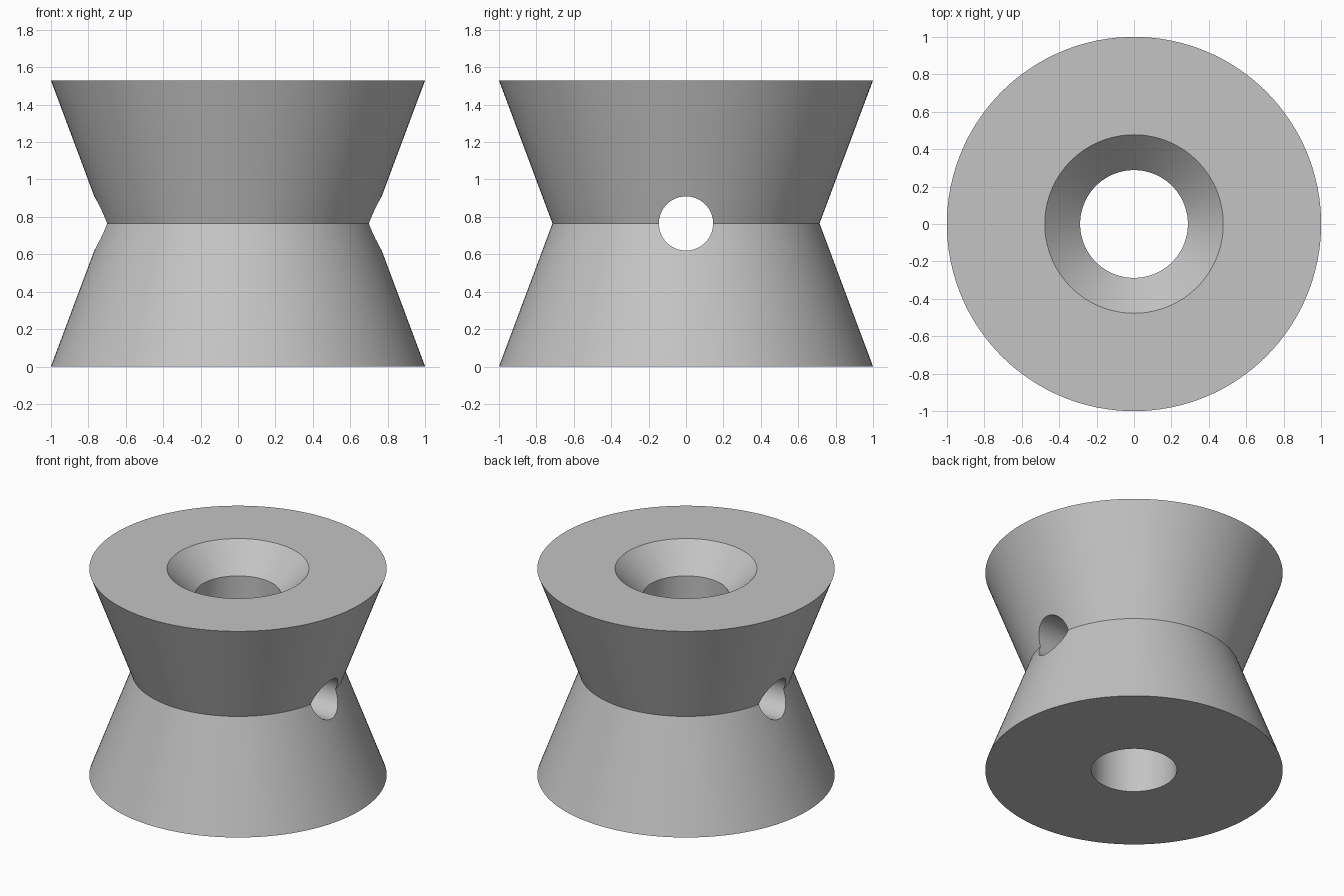
import bpy
import bmesh
import math

old = bpy.data.objects.get("Cube")
if old:
    bpy.data.objects.remove(old, do_unlink=True)

HEIGHT = 1.53
RIM, WAIST = 1.0, 0.714
BORE, SINK, SINK_DEPTH = 0.288, 0.477, 0.189
CROSS_HOLE = 0.145

grey = bpy.data.materials.new("plain grey")
grey.use_nodes = True
colour = (0.55, 0.55, 0.55, 1)
grey.diffuse_color = colour
grey.node_tree.nodes["Principled BSDF"].inputs["Base Color"].default_value = colour


def lathe(name, profile, segments=128):
    """Revolve a closed (radius, z) profile around the z axis."""
    bm = bmesh.new()
    rings = []
    for i in range(segments):
        a = math.tau * i / segments
        rings.append([bm.verts.new((r * math.cos(a), r * math.sin(a), z)) for r, z in profile])
    for i, ring in enumerate(rings):
        following = rings[(i + 1) % segments]
        for j in range(len(profile)):
            k = (j + 1) % len(profile)
            bm.faces.new((ring[j], following[j], following[k], ring[k]))
    bmesh.ops.recalc_face_normals(bm, faces=bm.faces)
    mesh = bpy.data.meshes.new(name)
    bm.to_mesh(mesh)
    bm.free()
    obj = bpy.data.objects.new(name, mesh)
    bpy.context.collection.objects.link(obj)
    mesh.materials.append(grey)
    return obj


# Waisted body with a countersunk bore
body = lathe("spool_body", [
    (BORE, 0), (RIM, 0), (WAIST, HEIGHT / 2), (RIM, HEIGHT),
    (SINK, HEIGHT), (BORE, HEIGHT - SINK_DEPTH),
])

# Cross hole through both walls at the waist
bpy.ops.mesh.primitive_cylinder_add(
    vertices=64, radius=CROSS_HOLE, depth=3,
    location=(0, 0, HEIGHT / 2), rotation=(0, math.pi / 2, 0))
cutter = bpy.context.object
cutter.name = "cross_hole_cutter"
cutter.hide_render = True
cutter.data.materials.append(grey)

cut = body.modifiers.new("cross_hole", "BOOLEAN")
cut.operation = "DIFFERENCE"
cut.solver = "EXACT"
cut.object = cutter

bpy.ops.object.select_all(action="DESELECT")
body.select_set(True)
bpy.context.view_layer.objects.active = body
bpy.ops.object.modifier_apply(modifier=cut.name)
bpy.data.objects.remove(cutter, do_unlink=True)

# Smooth round walls, crisp rims
bpy.ops.object.shade_smooth_by_angle(angle=math.radians(30))
